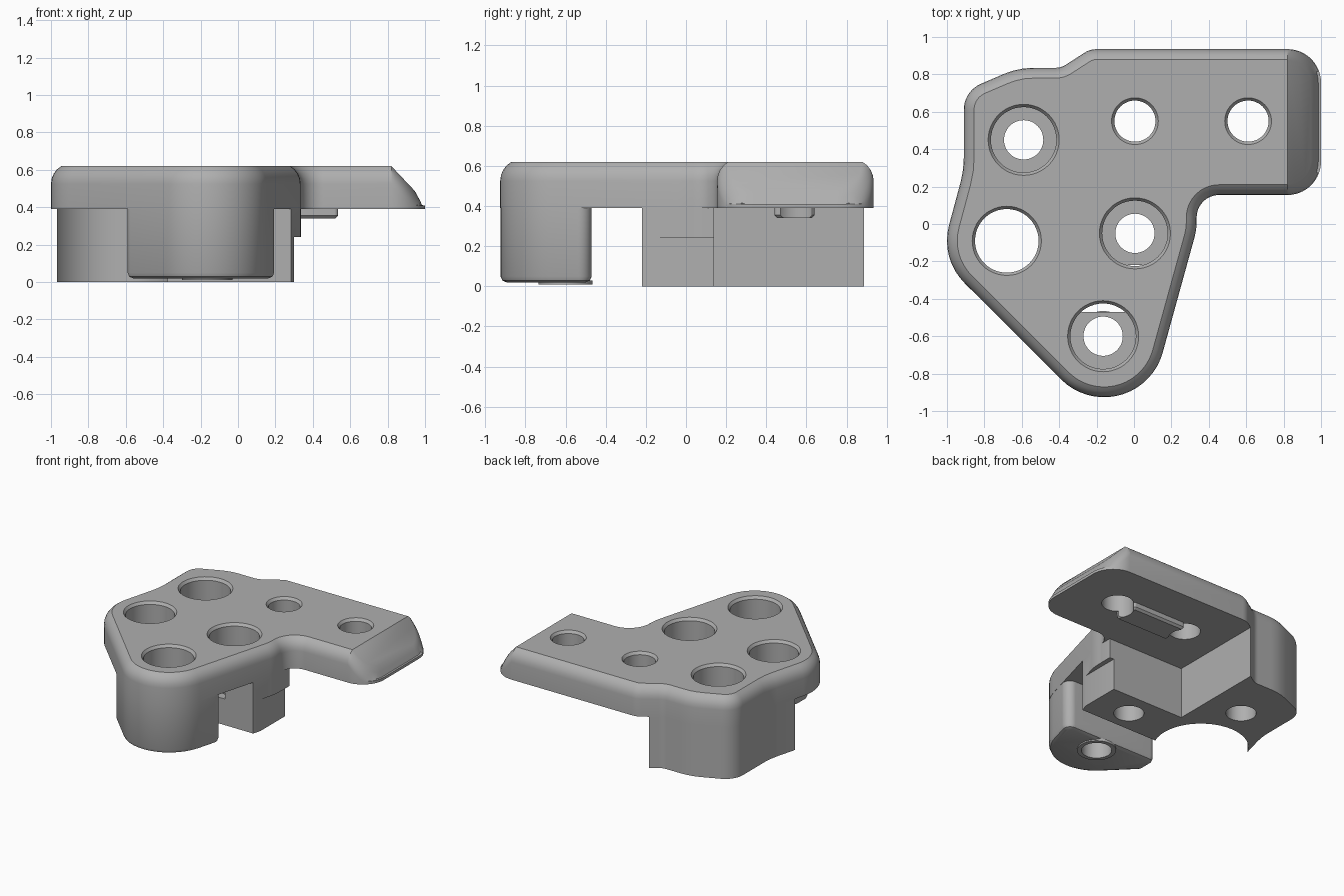
import bpy, bmesh, math
from mathutils import Vector, Matrix

if "Cube" in bpy.data.objects:
    bpy.data.objects.remove(bpy.data.objects["Cube"])

TOP, UNDER = 0.62, 0.39
grey = bpy.data.materials.new("plain_grey")
grey.use_nodes = True
grey.diffuse_color = (0.43, 0.43, 0.43, 1)
grey.node_tree.nodes["Principled BSDF"].inputs["Base Color"].default_value = (0.43, 0.43, 0.43, 1)


def rounded(corners):
    """Outline from (x, y, radius) corners, counterclockwise."""
    pts = []
    for i, (x, y, r) in enumerate(corners):
        p = Vector((x, y))
        u = (Vector(corners[i - 1][:2]) - p).normalized()
        v = (Vector(corners[(i + 1) % len(corners)][:2]) - p).normalized()
        half = u.angle(v) / 2
        centre = p + (u + v).normalized() * r / math.sin(half)
        start = p + u * r / math.tan(half) - centre
        end = p + v * r / math.tan(half) - centre
        sweep = math.atan2(start.x * end.y - start.y * end.x, start.dot(end))
        n = max(2, int(abs(sweep) / 0.12))
        for k in range(n + 1):
            pts.append(centre + Matrix.Rotation(sweep * k / n, 2) @ start)
    return pts


def inset(pts, d):
    """Move a counterclockwise outline inward by d."""
    out = []
    for i, p in enumerate(pts):
        a = (p - pts[i - 1]).normalized()
        b = (pts[(i + 1) % len(pts)] - p).normalized()
        na, nb = Vector((-a.y, a.x)), Vector((-b.y, b.x))
        out.append(p + (na + nb) * d / (1 + na.dot(nb)))
    return out


def circle(x, y, r, n=48):
    return [Vector((x + r * math.cos(math.tau * k / n), y + r * math.sin(math.tau * k / n)))
            for k in range(n)]


def loft(name, layers):
    """Closed solid from (outline, z) layers, bottom to top."""
    bm = bmesh.new()
    rings = [[bm.verts.new((p.x, p.y, z)) for p in pts] for pts, z in layers]
    n = len(rings[0])
    bm.faces.new(rings[0][::-1])
    bm.faces.new(rings[-1])
    for lo, hi in zip(rings, rings[1:]):
        for i in range(n):
            j = (i + 1) % n
            bm.faces.new((lo[i], lo[j], hi[j], hi[i]))
    me = bpy.data.meshes.new(name)
    bm.to_mesh(me)
    bm.free()
    me.materials.append(grey)
    ob = bpy.data.objects.new(name, me)
    bpy.context.collection.objects.link(ob)
    return ob


def box(name, x0, x1, y0, y1, z0, z1):
    pts = [Vector(c) for c in ((x0, y0), (x1, y0), (x1, y1), (x0, y1))]
    return loft(name, [(pts, z0), (pts, z1)])


def cut(ob, cutters):
    bpy.context.view_layer.objects.active = ob
    for c in cutters:
        c.hide_render = True
        m = ob.modifiers.new("cut", "BOOLEAN")
        m.operation, m.solver, m.object = "DIFFERENCE", "EXACT", c
        bpy.ops.object.modifier_apply(modifier=m.name)


# Outline shared by the plate and the block below it
outline = rounded([
    (1, 0.935, 0.18), (-0.235, 0.935, 0.12), (-0.39, 0.835, 0.1), (-0.62, 0.835, 0.4),
    (-0.91, 0.71, 0.15), (-0.91, 0.288, 0.5), (-1.037, -0.185, 0.32), (0.005, -1.225, 0.325),
    (0.335, -0.03, 0.3), (0.335, 0.155, 0.12), (1, 0.155, 0.18)])

# Top plate with a rounded upper rim
R = 0.11
layers = [(outline, UNDER)]
for k in range(5):
    a = math.radians(15 * k)
    layers.append((inset(outline, R * (1 - math.cos(a))),
                   TOP + R * (math.sin(a) - math.sin(math.pi / 3))))
plate = loft("top_plate", layers)

# Sloping end of the arm
bm = bmesh.new()
bm.from_mesh(plate.data)
bmesh.ops.bisect_plane(bm, geom=bm.verts[:] + bm.edges[:] + bm.faces[:],
                       plane_co=(0.82, 0, 0), plane_no=(1, 0, 0))
for v in bm.verts:
    if v.co.x > 0.82 and v.co.z > UNDER + 0.01:
        v.co.z = max(v.co.z - (v.co.x - 0.82) * 1.06, UNDER + 0.02)
bm.to_mesh(plate.data)
bm.free()

# L-shaped block under the back of the plate
block = loft("rear_block", [(outline, 0), (outline, UNDER)])
cut(block, trims := [
    box("trim_front", -2, 2, -2, -0.22, -1, 1),
    box("trim_back", -0.31, 2, 0.14, 2, -1, 1),
    box("trim_side", 0.336, 2, -1, 1, -1, 1),
    box("trim_step", 0.30, 2, -1, 1, -1, 0.24),
    loft("trim_round", [(circle(-0.68, -0.09, 0.33), -1), (circle(-0.68, -0.09, 0.33), 1)])])

# Front leg with a rounded foot
foot = rounded([(0.212, -0.47, 0.06), (-0.59, -0.47, 0.05), (-0.59, -0.63, 0.05),
                (0.005, -1.225, 0.325)])
leg = loft("front_leg", [(inset(foot, 0.03), 0.02), (inset(foot, 0.009), 0.029),
                         (foot, 0.05), (foot, UNDER)])
foot_ring = loft("foot_ring", [(circle(-0.165, -0.6, 0.135), 0.01),
                               (circle(-0.165, -0.6, 0.135), 0.03)])

# Locating tongue under the arm
tongue_pts = rounded([(0.08, 0.44, 0.02), (0.535, 0.44, 0.02), (0.535, 0.64, 0.02), (0.08, 0.64, 0.02)])
tongue = loft("tongue", [(inset(tongue_pts, 0.015), 0.34), (tongue_pts, 0.355), (tongue_pts, UNDER)])


# Hole cutters: chamfered mouth, optional narrower shaft below a floor
def hole(x, y, r, shaft=None, floor=0.2):
    steps = [(r, -1)] if shaft is None else [(shaft, -1), (shaft, floor), (r, floor)]
    steps += [(r, TOP - 0.02), (r + 0.015, TOP), (r + 0.015, 1)]
    return loft("hole", [(circle(x, y, rad), z) for rad, z in steps])


screws = [hole(x, y, 0.175, 0.105) for x, y in ((-0.59, 0.45), (0.005, -0.05), (-0.165, -0.6))]
pins = [hole(x, 0.55, 0.11) for x in (0.005, 0.61)]
bore = hole(-0.68, -0.09, 0.17)
cut(plate, screws + pins + [bore])
cut(block, screws[:2])
cut(leg, screws[2:])
cut(foot_ring, screws[2:])
cut(tongue, pins)

for c in trims + screws + pins + [bore]:
    bpy.data.objects.remove(c)

bpy.ops.object.select_all(action="DESELECT")
for ob in (plate, block, leg, foot_ring, tongue):
    ob.select_set(True)
bpy.context.view_layer.objects.active = plate
bpy.ops.object.shade_smooth_by_angle(angle=math.radians(28))
